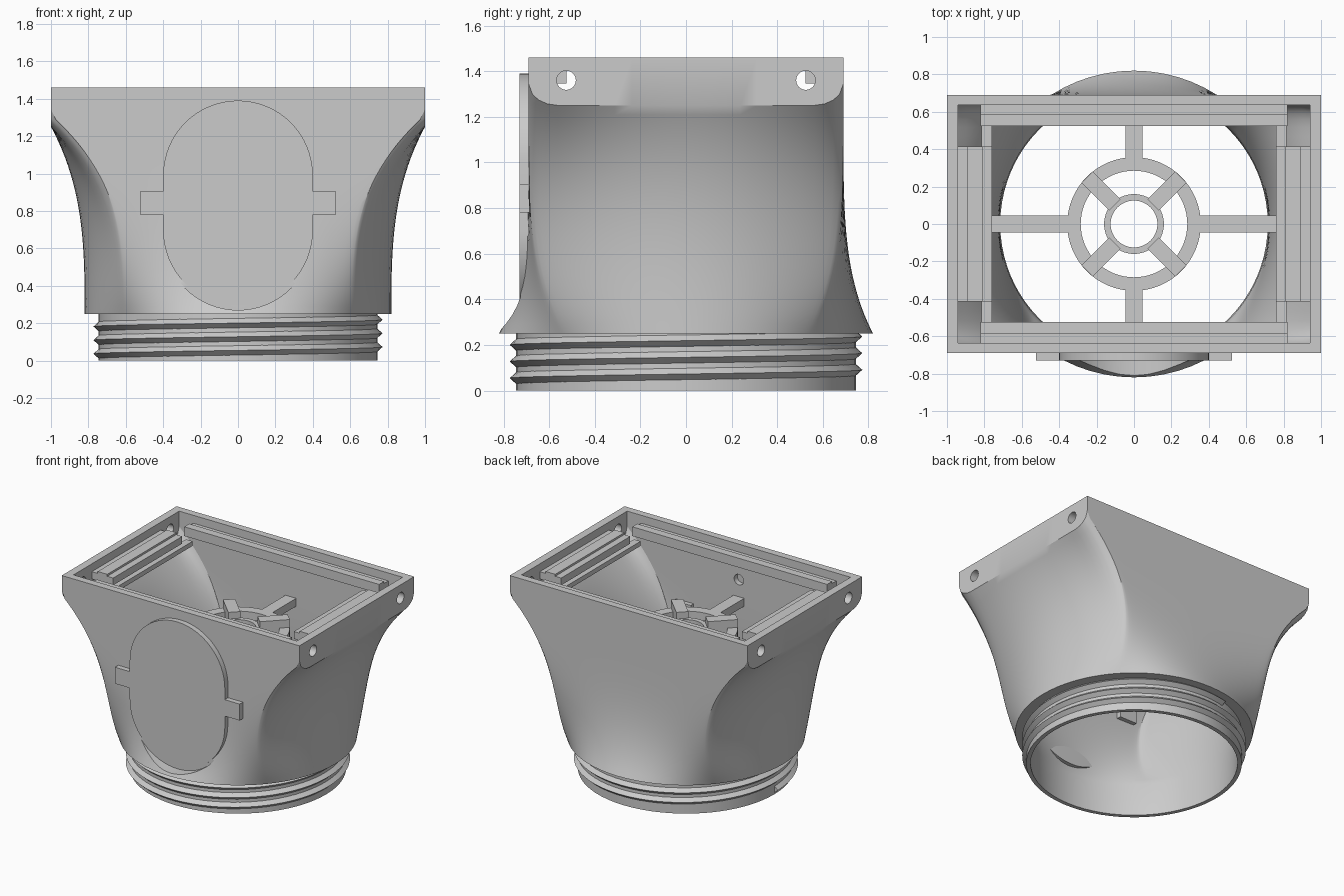
import bpy, bmesh, math
from mathutils import Matrix, Vector

cube = bpy.data.objects.get("Cube")
if cube:
    bpy.data.objects.remove(cube, do_unlink=True)

GREY = (0.6, 0.6, 0.6, 1)
mat = bpy.data.materials.new("plain grey")
mat.use_nodes = True
mat.diffuse_color = GREY
mat.node_tree.nodes["Principled BSDF"].inputs["Base Color"].default_value = GREY


def finish(bm, name, angle=30):
    bmesh.ops.recalc_face_normals(bm, faces=bm.faces)
    me = bpy.data.meshes.new(name)
    bm.to_mesh(me)
    bm.free()
    me.materials.append(mat)
    ob = bpy.data.objects.new(name, me)
    bpy.context.collection.objects.link(ob)
    smooth(ob, angle)
    return ob


def smooth(ob, angle=30):
    bpy.ops.object.select_all(action='DESELECT')
    ob.select_set(True)
    bpy.context.view_layer.objects.active = ob
    bpy.ops.object.shade_smooth_by_angle(angle=math.radians(angle))


def box(name, lo, hi, turn=0):
    lo, hi = Vector(lo), Vector(hi)
    bm = bmesh.new()
    bmesh.ops.create_cube(bm, size=1)
    bmesh.ops.scale(bm, vec=hi - lo, verts=bm.verts)
    bmesh.ops.translate(bm, vec=(lo + hi) / 2, verts=bm.verts)
    bmesh.ops.rotate(bm, matrix=Matrix.Rotation(turn, 3, 'Z'), verts=bm.verts)
    return finish(bm, name)


def skin(rows, name, close_rows=True, caps=False):
    """Quads across rows of points; each row is a loop."""
    bm = bmesh.new()
    grid = [[bm.verts.new(p) for p in row] for row in rows]
    n = len(grid[0])
    for i in range(len(grid) if close_rows else len(grid) - 1):
        a, b = grid[i], grid[(i + 1) % len(grid)]
        for j in range(n):
            k = (j + 1) % n
            bm.faces.new((a[j], a[k], b[k], b[j]))
    if caps:
        bm.faces.new(grid[0])
        bm.faces.new(grid[-1])
    return finish(bm, name)


def ring(name, r_in, r_out, z0, z1, n=64):
    def loop(r, z):
        return [(r * math.cos(math.tau * i / n), r * math.sin(math.tau * i / n), z) for i in range(n)]
    return skin([loop(r_in, z0), loop(r_out, z0), loop(r_out, z1), loop(r_in, z1)], name)


def slot(name, radius, z_low, z_high, y0, y1, n=32):
    """Upright stadium shape extruded along y."""
    pts = []
    for i in range(2 * n + 2):
        top = i <= n
        a = math.pi * (i if top else i - 1) / n
        pts.append((radius * math.cos(a), (z_high if top else z_low) + radius * math.sin(a)))
    return skin([[(x, y, z) for x, z in pts] for y in (y0, y1)], name, False, True)


def cylinder(name, radius, centre, depth, axis):
    bm = bmesh.new()
    bmesh.ops.create_cone(bm, cap_ends=True, segments=32, radius1=radius, radius2=radius, depth=depth)
    rot = Matrix.Rotation(math.pi / 2, 4, 'Y' if axis == 'x' else 'X')
    bmesh.ops.transform(bm, matrix=Matrix.Translation(centre) @ rot, verts=bm.verts)
    return finish(bm, name)


def cut(target, cutter):
    mod = target.modifiers.new("cut", 'BOOLEAN')
    mod.operation, mod.solver, mod.object = 'DIFFERENCE', 'EXACT', cutter
    bpy.ops.object.select_all(action='DESELECT')
    target.select_set(True)
    bpy.context.view_layer.objects.active = target
    bpy.ops.object.modifier_apply(modifier=mod.name)
    bpy.data.objects.remove(cutter, do_unlink=True)


# Matching points around a unit circle and a unit square
CORNER = math.radians(41)
DIV = 24
around = []
for side in range(4):
    half = CORNER if side % 2 == 0 else math.pi / 2 - CORNER
    for i in range(DIV):
        v = 2 * i / DIV - 1
        u = 1.4 * v - 0.4 * v ** 3
        square = Matrix.Rotation(side * math.pi / 2, 2) @ Vector((1, u))
        around.append((side * math.pi / 2 + half * u, square.x, square.y))

Z_BASE, Z_TOP, CORNER_R = 0.25, 1.46, 0.13


def rim_bottom(sx, sy):
    """Lower edge of the rim, rounded up at the corners."""
    d = min(CORNER_R, 1 - abs(sx) + (1 - abs(sy)) * 0.69)
    return 1.25 + 0.095 * (1 - math.sqrt(max(0, 1 - (1 - d / CORNER_R) ** 2)))


def loft_row(t, radius, hx, hy):
    row = []
    f, g = t ** 3, 1 - (1 - t) ** 4
    for a, sx, sy in around:
        cx, cy = radius * math.cos(a), radius * math.sin(a)
        z = Z_BASE + (rim_bottom(sx, sy) - Z_BASE) * t
        row.append((cx + (hx * sx - cx) * f, cy + (hy * sy - cy) * g, z))
    return row


def circle_row(r, z):
    return [(r * math.cos(a), r * math.sin(a), z) for a, _, _ in around]


def square_row(hx, hy, z):
    return [(hx * sx, hy * sy, z) for _, sx, sy in around]


# Hollow body: round collar blending into a rectangular rim
STEPS = 24
OUTER, INNER = (0.82, 1.0, 0.69), (0.72, 0.94, 0.635)
rows = [loft_row(i / STEPS, *OUTER) for i in range(STEPS + 1)]
rows += [square_row(1.0, 0.69, Z_TOP), square_row(0.94, 0.635, Z_TOP)]
rows += [loft_row(1 - i / STEPS, *INNER) for i in range(STEPS + 1)]
rows += [circle_row(0.715, 0), circle_row(0.745, 0), circle_row(0.745, Z_BASE)]
body = skin(rows, "funnel_body")

# Screw holes, cable hole and recess for the front cover
for s in (-1, 1):
    for y in (-0.525, 0.525):
        cut(body, cylinder("hole_cutter", 0.042, (s * 0.97, y, 1.36), 0.2, 'x'))
cut(body, cylinder("cable_cutter", 0.04, (0, -0.6, 1.19), 0.3, 'y'))
cut(body, slot("recess_cutter", 0.4, 0.67, 0.99, -1, -0.725))
smooth(body)

# Front cover with side tabs
slot("front_cover", 0.4, 0.695, 0.99, -0.73, -0.675)
for s, side in ((-1, "right"), (1, "left")):
    box("cover_tab_" + side, (min(s * 0.38, s * 0.525), -0.73, 0.78),
        (max(s * 0.38, s * 0.525), -0.6, 0.905))

# Screw thread on the collar
TURNS, PER_TURN, PITCH = 2.8, 72, 0.073
thread = []
for i in range(int(TURNS * PER_TURN) + 1):
    a = math.pi + math.tau * i / PER_TURN
    z = 0.036 + PITCH * i / PER_TURN
    thread.append([(r * math.cos(a), r * math.sin(a), z + dz)
                   for r, dz in ((0.735, -0.034), (0.773, 0), (0.735, 0.034))])
skin(thread, "screw_thread", False, True)

# Ledge and raised ribs inside the rim
LEDGE0, LEDGE1, RIB = 1.345, 1.40, 1.415
for s, front, side in ((-1, "front", "right"), (1, "back", "left")):
    def span(a, b):
        return sorted((s * a, s * b))
    y0, y1 = span(0.525, 0.645)
    box("ledge_" + front, (-0.82, y0, LEDGE0), (0.82, y1, LEDGE1))
    y0, y1 = span(0.525, 0.585)
    box("rib_" + front, (-0.82, y0, LEDGE1 - 0.01), (0.82, y1, RIB))
    x0, x1 = span(0.76, 0.95)
    box("ledge_" + side, (x0, -0.415, LEDGE0), (x1, 0.415, LEDGE1))
    x0, x1 = span(0.81, 0.89)
    box("rib_" + side, (x0, -0.415, LEDGE1 - 0.01), (x1, 0.415, RIB))
    x0, x1 = span(0.76, 0.815)
    box("lower_strip_" + side, (x0, -0.54, 1.28), (x1, 0.54, 1.315))

# Central holder: two rings, four arms and four diagonal blades
ring("holder_outer_ring", 0.285, 0.357, 1.0, 1.06)
ring("holder_inner_ring", 0.125, 0.16, 1.0, 1.07)
for i in range(4):
    reach = 0.85 if i % 2 == 0 else 0.66
    box("holder_arm", (0.34, -0.045, 1.0), (reach, 0.045, 1.06), i * math.pi / 2)
    box("holder_blade", (0.145, -0.042, 1.0), (0.355, 0.042, 1.12), (i + 0.5) * math.pi / 2)
